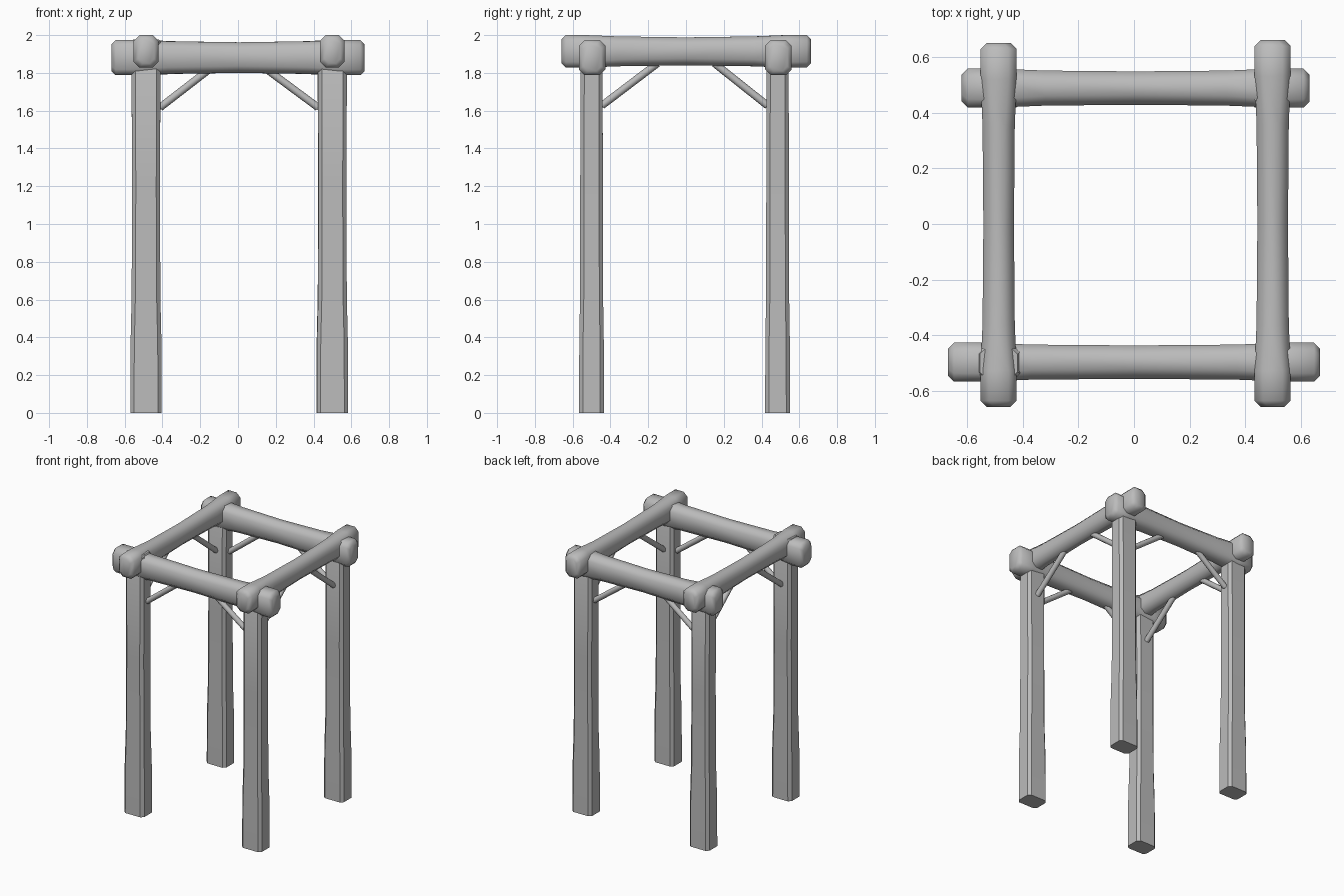
import bpy, bmesh, math
from mathutils import Vector

if "Cube" in bpy.data.objects:
    bpy.data.objects.remove(bpy.data.objects["Cube"])

wood = bpy.data.materials.new("grey wood")
wood.diffuse_color = (0.5, 0.5, 0.5, 1)
wood.use_nodes = True
wood.node_tree.nodes["Principled BSDF"].inputs["Base Color"].default_value = wood.diffuse_color


def timber(name, axis, centre, sections, angle):
    """Loft chamfered rectangles along an axis.
    section = (position, half width, half height, corner chamfer, shift u, shift v)"""
    bm = bmesh.new()
    rings = []
    for t, a, b, c, du, dv in sections:
        ring = []
        for u, v in ((a, c - b), (a, b - c), (a - c, b), (c - a, b),
                     (-a, b - c), (-a, c - b), (c - a, -b), (a - c, -b)):
            u, v = u + centre[0] + du, v + centre[1] + dv
            p = {"x": (t, u, v), "y": (u, t, v), "z": (u, v, t)}[axis]
            ring.append(bm.verts.new(p))
        rings.append(ring)
    for r0, r1 in zip(rings, rings[1:]):
        for i in range(8):
            j = (i + 1) % 8
            bm.faces.new((r0[i], r0[j], r1[j], r1[i]))
    bm.faces.new(rings[0])
    bm.faces.new(rings[-1])
    bmesh.ops.recalc_face_normals(bm, faces=bm.faces)
    finish(name, bm, angle)


def finish(name, bm, angle):
    me = bpy.data.meshes.new(name)
    bm.to_mesh(me)
    bm.free()
    me.materials.append(wood)
    ob = bpy.data.objects.new(name, me)
    bpy.context.collection.objects.link(ob)
    bpy.ops.object.select_all(action='DESELECT')
    ob.select_set(True)
    bpy.context.view_layer.objects.active = ob
    bpy.ops.object.shade_smooth_by_angle(angle=math.radians(angle))


# Posts: flared foot, chamfered corners
for name, x, y, top in (("front_left_post", -0.487, -0.5, 1.978),
                        ("front_right_post", 0.5, -0.5, 1.95),
                        ("back_left_post", -0.487, 0.485, 1.95),
                        ("back_right_post", 0.498, 0.485, 1.967)):
    timber(name, "z", (x, y), [
        (0, 0.083, 0.066, 0.02, 0, 0),
        (0.36, 0.082, 0.065, 0.02, 0, 0),
        (0.62, 0.076, 0.061, 0.02, 0, 0),
        (1.2, 0.074, 0.06, 0.02, 0, 0),
        (top - 0.015, 0.077, 0.058, 0.02, 0, 0),
        (top, 0.068, 0.05, 0.018, 0, 0)], 30)


# Beams: thick bevelled ends, slimmer and slightly bowed middle
def beam(name, axis, centre, lo, hi, w, h):
    timber(name, axis, centre, [
        (lo, w - 0.022, h - 0.022, 0.025, 0, 0),
        (lo + 0.022, w, h, 0.03, 0, 0),
        (lo + 0.13, w, h, 0.03, 0, 0),
        (lo + 0.30, w - 0.007, h - 0.007, 0.035, 0, 0),
        ((lo + hi) / 2, w - 0.01, h - 0.012, 0.036, 0, 0),
        (hi - 0.30, w - 0.007, h - 0.007, 0.035, 0, 0),
        (hi - 0.13, w, h, 0.03, 0, 0),
        (hi - 0.022, w, h, 0.03, 0, 0),
        (hi, w - 0.022, h - 0.022, 0.025, 0, 0)], 46)


beam("front_beam", "x", (-0.497, 1.881), -0.67, 0.67, 0.07, 0.093)
beam("back_beam", "x", (0.489, 1.881), -0.62, 0.632, 0.07, 0.093)
beam("left_beam", "y", (-0.487, 1.914), -0.658, 0.652, 0.065, 0.086)
beam("right_beam", "y", (0.499, 1.914), -0.658, 0.662, 0.065, 0.086)


# Diagonal braces between posts and beams
def brace(name, p, q, r=0.02):
    p, q = Vector(p), Vector(q)
    d = q - p
    bm = bmesh.new()
    res = bmesh.ops.create_cone(bm, cap_ends=True, segments=12,
                                radius1=r, radius2=r, depth=d.length)
    caps = [e for e in bm.edges if abs(e.verts[0].co.z - e.verts[1].co.z) < 1e-5]
    bmesh.ops.bevel(bm, geom=caps, offset=0.008, segments=2, affect='EDGES')
    bm.transform(d.to_track_quat('Z', 'Y').to_matrix().to_4x4())
    bmesh.ops.translate(bm, verts=bm.verts, vec=(p + q) / 2)
    finish(name, bm, 40)


for side, s in (("left", -1), ("right", 1)):
    for end, y in (("front", -0.497), ("back", 0.489)):
        brace(f"{end}_{side}_cross_brace", (s * 0.425 + 0.006, y, 1.612),
              (s * 0.15, y, 1.82))
        e = -1 if end == "front" else 1
        x = -0.487 if s < 0 else 0.499
        brace(f"{end}_{side}_side_brace", (x, e * 0.445 - 0.007, 1.622),
              (x, e * 0.145, 1.855))
